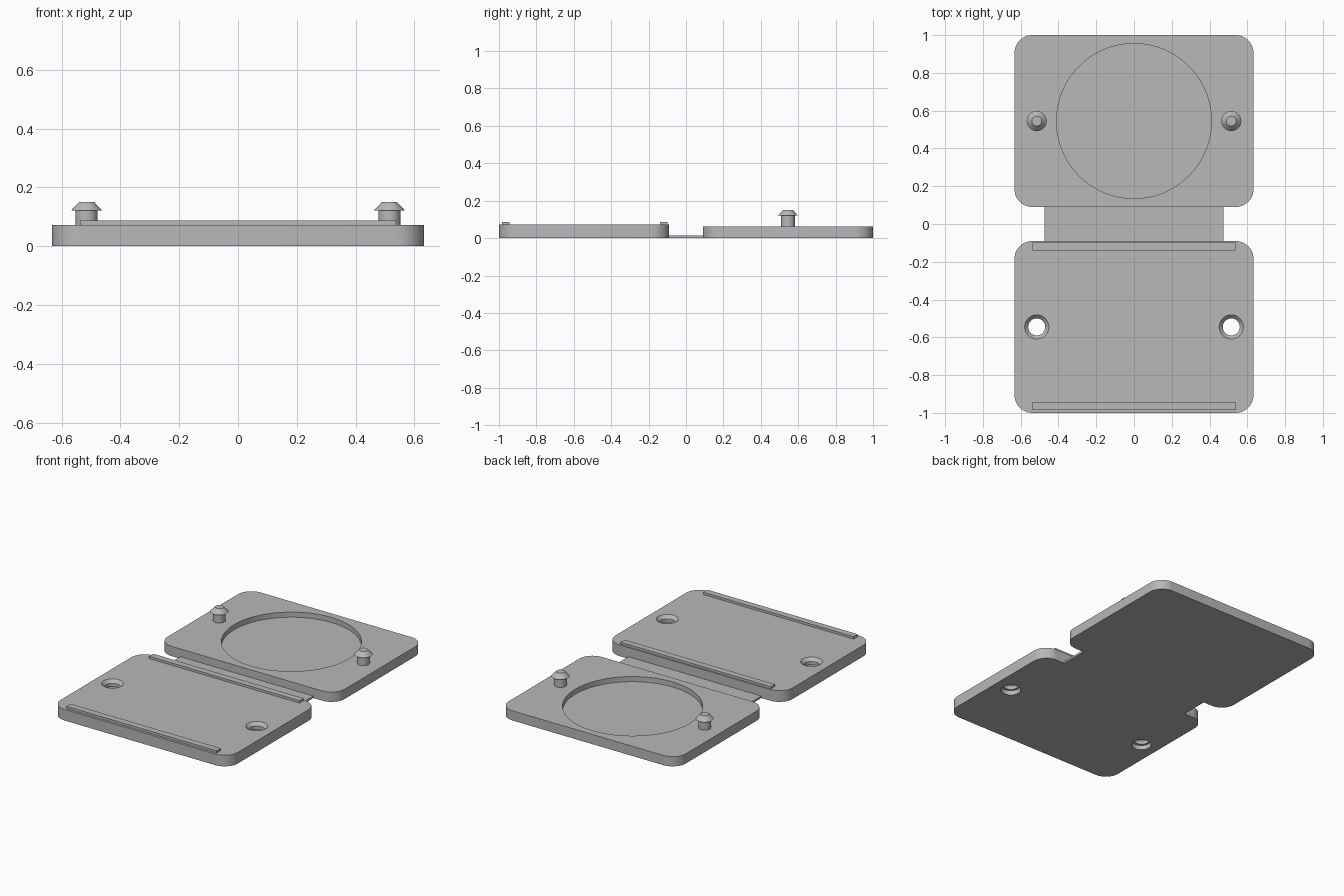
import bpy, bmesh, math

cube = bpy.data.objects.get("Cube")
if cube:
    bpy.data.objects.remove(cube)

grey = bpy.data.materials.new("plain grey")
grey.use_nodes = True
colour = (0.48, 0.48, 0.48, 1)
grey.diffuse_color = colour
grey.node_tree.nodes["Principled BSDF"].inputs["Base Color"].default_value = colour

HALF_W, GAP = 0.633, 0.09
FRONT_H, BACK_H = 0.072, 0.063
PIN_X, PIN_Y = 0.515, 0.545


def finish(name, bm):
    bmesh.ops.recalc_face_normals(bm, faces=bm.faces)
    mesh = bpy.data.meshes.new(name)
    bm.to_mesh(mesh)
    bm.free()
    mesh.materials.append(grey)
    ob = bpy.data.objects.new(name, mesh)
    bpy.context.collection.objects.link(ob)
    return ob


def activate(ob):
    bpy.ops.object.select_all(action='DESELECT')
    ob.select_set(True)
    bpy.context.view_layer.objects.active = ob


def smooth(ob):
    activate(ob)
    bpy.ops.object.shade_smooth_by_angle(angle=math.radians(30))


def box(name, x, y0, y1, z0, z1):
    bm = bmesh.new()
    bmesh.ops.create_cube(bm, size=1)
    for v in bm.verts:
        v.co = (v.co.x * 2 * x, y1 if v.co.y > 0 else y0, z1 if v.co.z > 0 else z0)
    return finish(name, bm)


def plate(name, y0, y1, height, radius=0.095, steps=12):
    """Flat slab with rounded vertical corners."""
    bm = bmesh.new()
    ring = []
    corners = ((1, y1 - radius), (-1, y1 - radius), (-1, y0 + radius), (1, y0 + radius))
    for i, (side, cy) in enumerate(corners):
        for k in range(steps + 1):
            a = math.pi / 2 * (i + k / steps)
            ring.append(bm.verts.new((side * (HALF_W - radius) + radius * math.cos(a),
                                      cy + radius * math.sin(a), 0)))
    face = bm.faces.new(ring)
    top = bmesh.ops.extrude_face_region(bm, geom=[face])["geom"]
    for v in top:
        if isinstance(v, bmesh.types.BMVert):
            v.co.z = height
    return finish(name, bm)


def lathe(name, x, y, profile, sides=48):
    """Closed solid of revolution from (radius, z) points."""
    bm = bmesh.new()
    rings = [[bm.verts.new((x + r * math.cos(2 * math.pi * k / sides),
                            y + r * math.sin(2 * math.pi * k / sides), z))
              for k in range(sides)] for r, z in profile]
    for a, b in zip(rings, rings[1:]):
        for k in range(sides):
            n = (k + 1) % sides
            bm.faces.new((a[k], a[n], b[n], b[k]))
    bm.faces.new(rings[0])
    bm.faces.new(rings[-1])
    return finish(name, bm)


def cut(target, cutter):
    activate(target)
    mod = target.modifiers.new("cut", 'BOOLEAN')
    mod.operation, mod.solver, mod.object = 'DIFFERENCE', 'EXACT', cutter
    bpy.ops.object.modifier_apply(modifier=mod.name)
    bpy.data.objects.remove(cutter)


# Back plate with a shallow round pocket
back_plate = plate("back_plate", GAP, 1, BACK_H)
cut(back_plate, lathe("pocket_cutter", 0, PIN_Y, [(0.41, 0.03), (0.41, 0.2)], 128))
smooth(back_plate)

# Front plate with countersunk through holes and a wider recess underneath
front_plate = plate("front_plate", -1, -GAP, FRONT_H)
hole = [(0.06, -0.05), (0.06, 0.03), (0.045, 0.03), (0.045, 0.052),
        (0.064, FRONT_H), (0.064, 0.15)]
for side in (-1, 1):
    cut(front_plate, lathe("hole_cutter", side * PIN_X, -PIN_Y, hole))
smooth(front_plate)

# Thin fold strip between the plates
box("hinge_strip", 0.475, -GAP, GAP, 0, 0.013)

# Raised rails along both long edges of the front plate
box("inner_rail", 0.537, -0.14, -0.098, FRONT_H - 0.01, 0.087)
box("outer_rail", 0.537, -0.985, -0.943, FRONT_H - 0.01, 0.087)

# Snap pins with tapered heads
pin = [(0.037, BACK_H - 0.01), (0.037, 0.121), (0.053, 0.121), (0.026, 0.15)]
for side, label in ((-1, "right"), (1, "left")):
    smooth(lathe("snap_pin_" + label, side * PIN_X, PIN_Y, pin))
